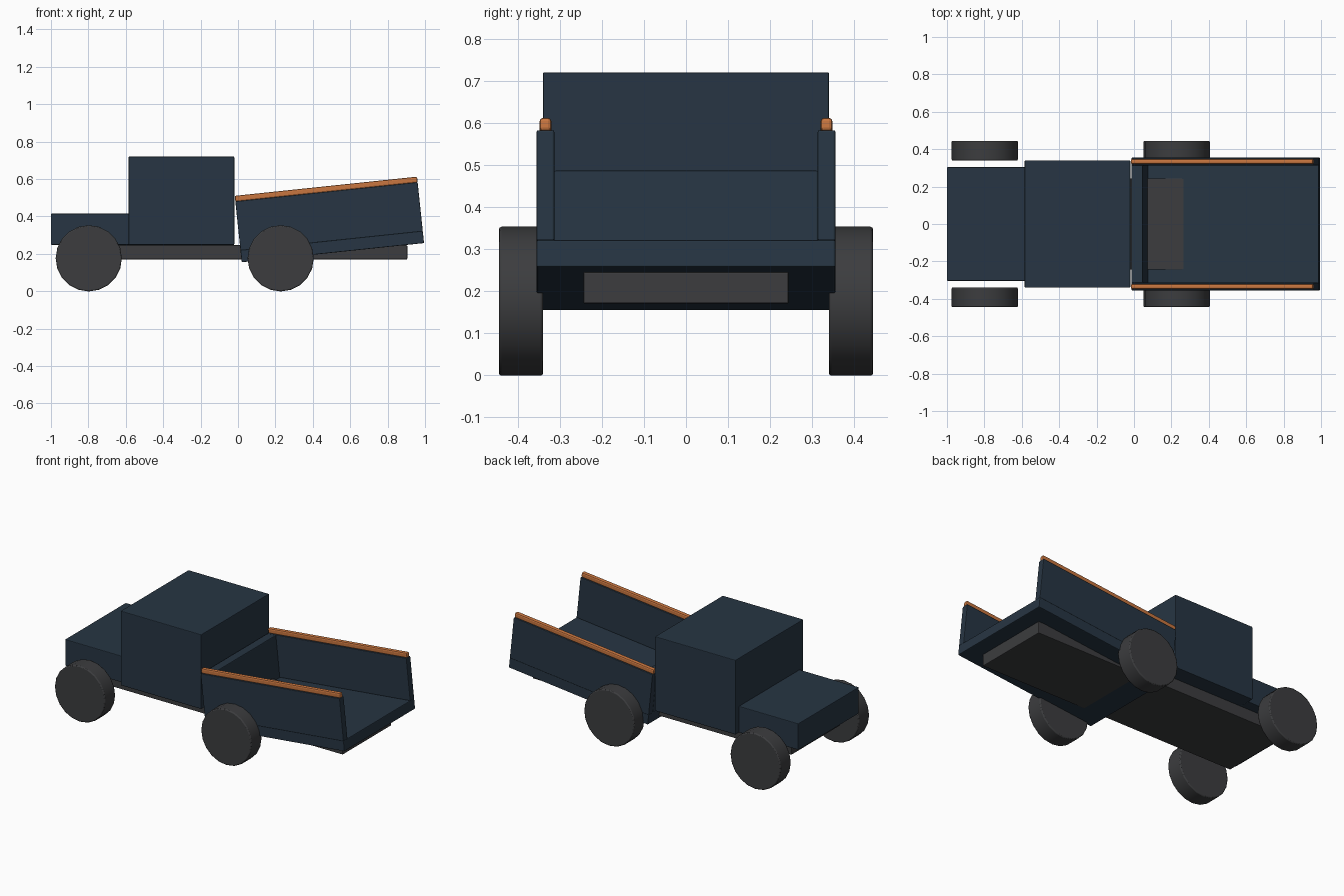
import bpy, math
from mathutils import Matrix, Vector

if "Cube" in bpy.data.objects:
    bpy.data.objects.remove(bpy.data.objects["Cube"])


def material(name, rgb):
    m = bpy.data.materials.new(name)
    m.diffuse_color = (*rgb, 1)
    m.use_nodes = True
    m.node_tree.nodes["Principled BSDF"].inputs["Base Color"].default_value = m.diffuse_color
    return m


NAVY = material("navy_paint", (0.02, 0.036, 0.056))
DARK = material("dark_grey", (0.045, 0.046, 0.049))
WOOD = material("orange_wood", (0.58, 0.18, 0.05))


def finish(ob, name, mat, bevel):
    ob.name = name
    ob.data.materials.append(mat)
    mod = ob.modifiers.new("edge", 'BEVEL')
    mod.width, mod.segments, mod.limit_method = bevel, 2, 'ANGLE'
    mod.angle_limit = math.radians(40)
    return ob


def box(name, x, y, z, mat, bevel=0.004, frame=None):
    """Box from (min, max) ranges, optionally placed in a tilted frame."""
    bpy.ops.mesh.primitive_cube_add(size=1)
    ob = bpy.context.object
    size = Vector((x[1] - x[0], y[1] - y[0], z[1] - z[0]))
    mid = Vector((sum(x) / 2, sum(y) / 2, sum(z) / 2))
    ob.data.transform(Matrix.Translation(mid) @ Matrix.Diagonal((*size, 1)))
    if frame:
        ob.matrix_world = frame
    return finish(ob, name, mat, bevel)


# Chassis, hood and cab
box("chassis", (-0.91, 0.905), (-0.244, 0.244), (0.17, 0.246), DARK)
box("hood", (-1.0, -0.58), (-0.304, 0.304), (0.248, 0.415), NAVY)
box("cab", (-0.585, -0.02), (-0.34, 0.34), (0.248, 0.72), NAVY)

# Tipped load bed, built level and raised about its lower front edge
tilt = Matrix.Translation((0.02, 0, 0.155)) @ Matrix.Rotation(math.radians(-6), 4, 'Y')
L = 0.98
box("bed_floor", (0, L), (-0.355, 0.355), (0, 0.065), NAVY, frame=tilt)
box("bed_headboard", (0, 0.062), (-0.314, 0.314), (0.06, 0.327), NAVY, frame=tilt)
for s, side in ((-1, "front"), (1, "back")):
    wall = sorted((s * 0.313, s * 0.355))
    rail = sorted((s * 0.320, s * 0.348))
    box("bed_side_" + side, (0, L), wall, (0.063, 0.327), NAVY, frame=tilt)
    box("bed_rail_" + side, (0, L), rail, (0.325, 0.357), WOOD, 0.008, tilt)

# Wheels
for axle, x in (("steer", -0.798), ("drive", 0.228)):
    for s, side in ((-1, "front"), (1, "back")):
        bpy.ops.mesh.primitive_cylinder_add(
            vertices=20, radius=0.177, depth=0.105,
            location=(x, s * 0.392, 0.176), rotation=(math.pi / 2, 0, 0))
        bpy.ops.object.shade_smooth_by_angle(angle=math.radians(35))
        finish(bpy.context.object, f"{axle}_wheel_{side}", DARK, 0.006)
